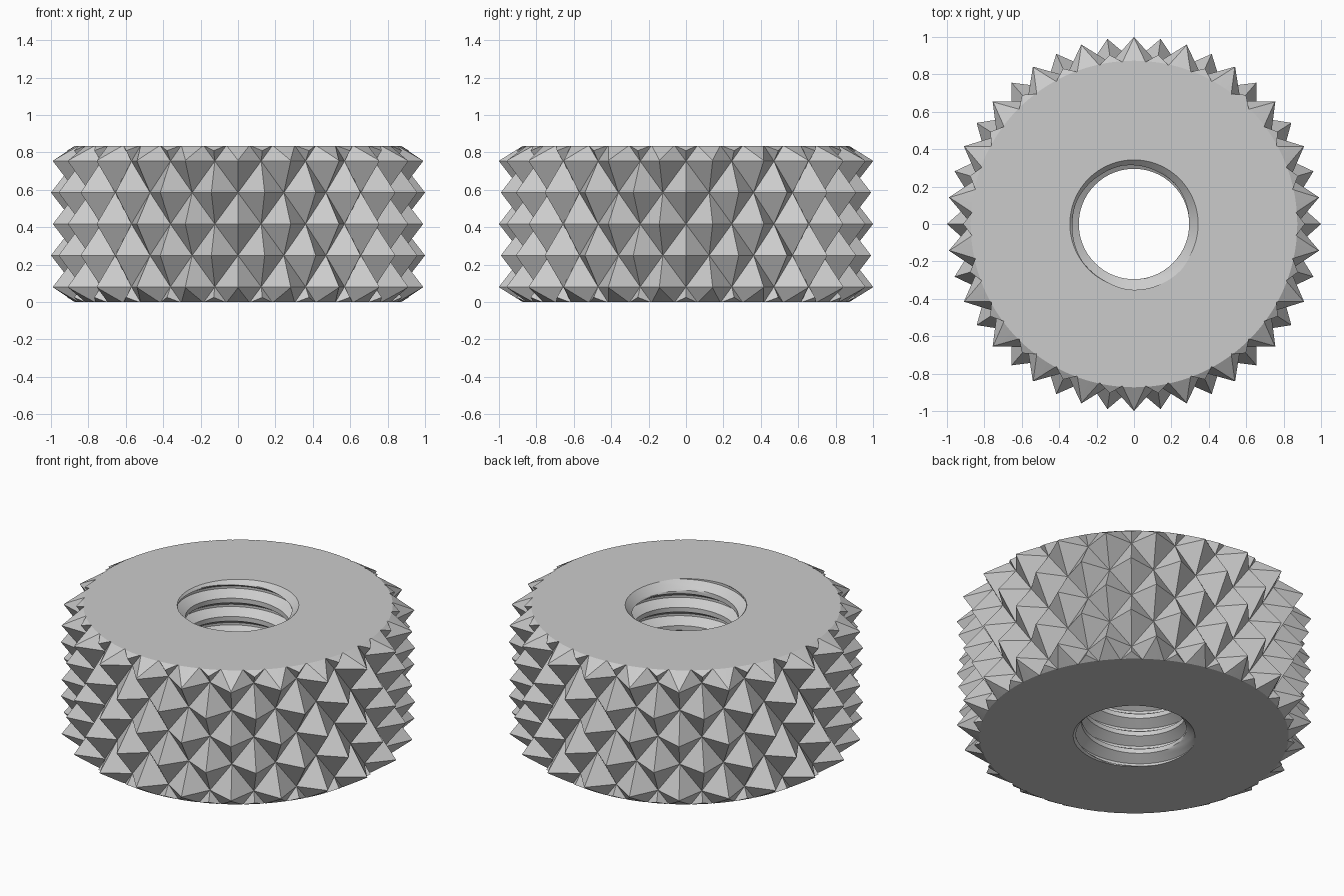
import bpy, bmesh
from math import pi, sin, cos

if "Cube" in bpy.data.objects:
    bpy.data.objects.remove(bpy.data.objects["Cube"], do_unlink=True)

HEIGHT = 0.834
COLUMNS, ROW_STEP = 44, 0.168      # knurl grid
TIP, VALLEY = 1.0, 0.87            # knurl radii
MINOR, MAJOR, PITCH = 0.295, 0.352, 0.114
RIM = 0.343                        # countersink radius


def polar(r, a, z):
    return (r * cos(a), r * sin(a), z)


def make_object(name, bm):
    bmesh.ops.remove_doubles(bm, verts=bm.verts, dist=1e-5)
    bmesh.ops.holes_fill(bm, edges=[e for e in bm.edges if e.is_boundary])
    bmesh.ops.recalc_face_normals(bm, faces=bm.faces)
    mesh = bpy.data.meshes.new(name)
    bm.to_mesh(mesh)
    bm.free()
    obj = bpy.data.objects.new(name, mesh)
    bpy.context.collection.objects.link(obj)
    return obj


def tube(name, rows, columns, point, split=None):
    """Closed tube from point(column, row); split picks the quad diagonal."""
    bm = bmesh.new()
    grid = [[bm.verts.new(point(i, j)) for i in range(columns + 1)] for j in range(rows)]
    for j in range(rows - 1):
        for i in range(columns):
            a, b = grid[j][i], grid[j][i + 1]
            c, d = grid[j + 1][i + 1], grid[j + 1][i]
            if split is None:
                bm.faces.new((a, b, c, d))
            elif split(i, j):
                bm.faces.new((a, b, c))
                bm.faces.new((a, c, d))
            else:
                bm.faces.new((a, b, d))
                bm.faces.new((b, c, d))
    return make_object(name, bm)


# Diamond knurl: tips and valleys alternate like a chequerboard
def is_tip(i, j):
    return (i + j) % 2 == 1


def knurl_point(i, j):
    r = TIP if is_tip(i, j) else VALLEY
    return polar(r, 2 * pi * i / COLUMNS, HEIGHT / 2 + (j - 4) * ROW_STEP)


nut = tube("knurled_nut", 9, COLUMNS, knurl_point, lambda i, j: not is_tip(i, j))

# Chamfered blank that trims the knurl at both ends
blank_profile = [(0.873, 0), (1.015, 0.088), (1.015, HEIGHT - 0.088), (0.873, HEIGHT)]
blank = tube("chamfered_blank", 4, COLUMNS * 4,
             lambda i, j: polar(blank_profile[j][0], 2 * pi * i / (COLUMNS * 4), blank_profile[j][1]))


# Threaded plug with countersunk ends, cut out of the middle
SEGMENTS, PER_TURN, TURNS = 96, 16, 10


def thread_radius(z, a):
    phase = (z / PITCH - a / (2 * pi)) % 1.0
    off = abs(phase - 0.5) * 2              # 0 at the groove, 1 at the crest
    rise = min(1, max(0, (off - 0.125) / 0.625))
    r = MAJOR - (MAJOR - MINOR) * rise
    return max(r, RIM - z, RIM - (HEIGHT - z))


def plug_point(i, j):
    a = 2 * pi * i / SEGMENTS
    z = PITCH * (j / PER_TURN - 1.5 + i / SEGMENTS)
    z = min(HEIGHT + 0.02, max(-0.02, z))
    return polar(thread_radius(z, a), a, z)


plug = tube("threaded_plug", PER_TURN * TURNS + 1, SEGMENTS, plug_point)

# Trim the knurl and cut the threaded hole
bpy.context.view_layer.objects.active = nut
nut.select_set(True)
for cutter, operation in ((blank, "INTERSECT"), (plug, "DIFFERENCE")):
    cutter.hide_render = True
    mod = nut.modifiers.new(cutter.name, "BOOLEAN")
    mod.object, mod.operation, mod.solver = cutter, operation, "EXACT"
    bpy.ops.object.modifier_apply(modifier=mod.name)
    bpy.data.objects.remove(cutter, do_unlink=True)

# Plain grey metal
steel = bpy.data.materials.new("grey_metal")
steel.use_nodes = True
colour = (0.6, 0.6, 0.6, 1)
steel.diffuse_color = colour
steel.node_tree.nodes["Principled BSDF"].inputs["Base Color"].default_value = colour
nut.data.materials.clear()
nut.data.materials.append(steel)
bpy.ops.object.shade_smooth_by_angle(angle=0.3)
